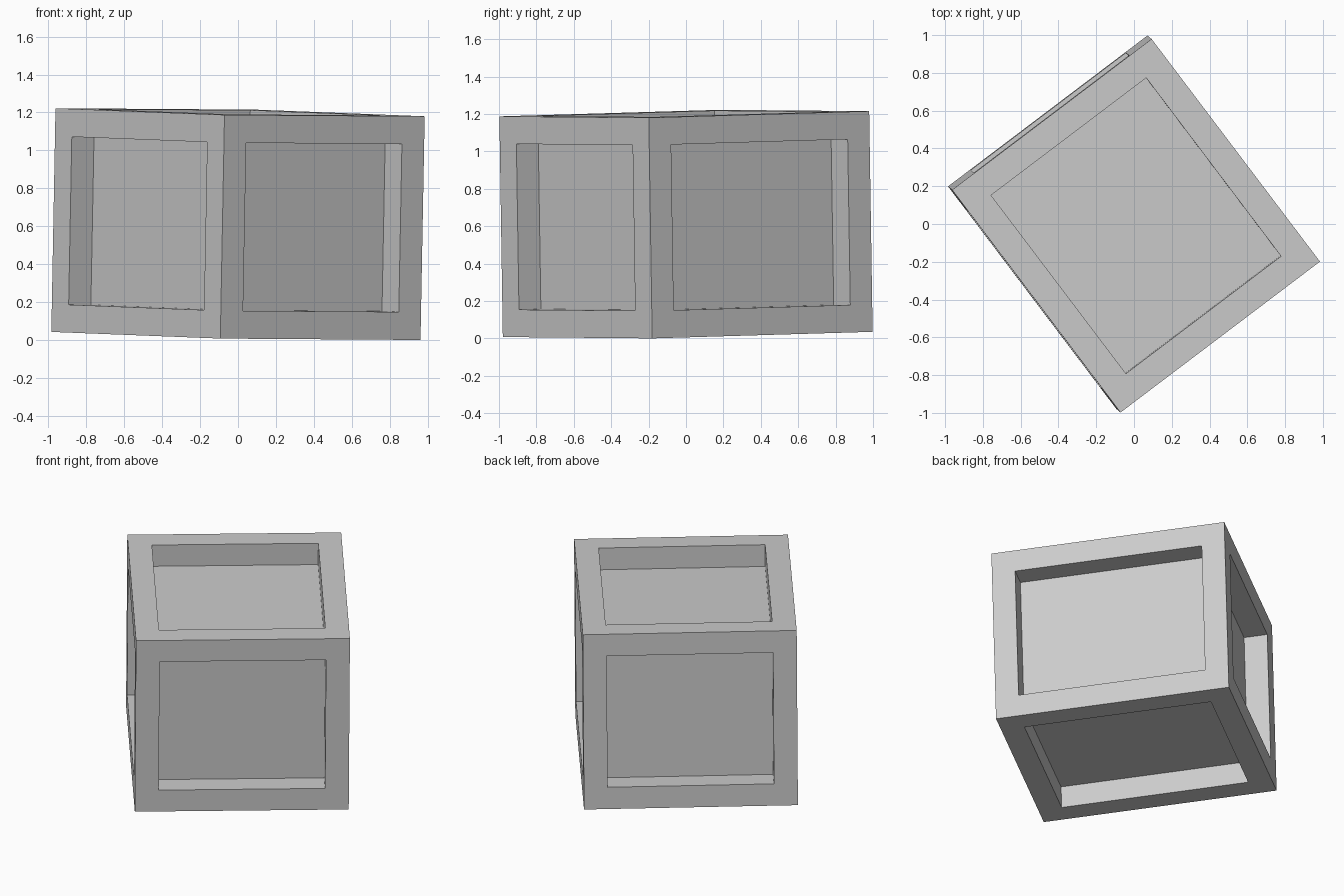
import bpy, bmesh
from math import radians
from mathutils import Matrix, Vector

if "Cube" in bpy.data.objects:
    bpy.data.objects.remove(bpy.data.objects["Cube"])

SIZE = Vector((1.324, 1.478, 1.18))   # outer crate dimensions
BORDER = 0.147                        # frame width and panel recess depth

# crate block
bm = bmesh.new()
bmesh.ops.create_cube(bm, size=1.0)
bmesh.ops.scale(bm, vec=SIZE, verts=bm.verts)

# frame border on all six sides, then sink each panel straight inward
panels = list(bm.faces)
bmesh.ops.inset_individual(bm, faces=panels, thickness=BORDER, depth=0,
                           use_even_offset=True)
sunk = bmesh.ops.extrude_discrete_faces(bm, faces=panels)["faces"]
for f in sunk:
    f.normal_update()
    bmesh.ops.translate(bm, vec=-f.normal * BORDER, verts=f.verts)
bmesh.ops.recalc_face_normals(bm, faces=bm.faces)

# turn about z with a slight lean, and rest the lowest corner on the floor
turn = (Matrix.Rotation(radians(37.1), 4, 'Z')
        @ Matrix.Rotation(0.0237, 4, 'X')
        @ Matrix.Rotation(0.0055, 4, 'Y'))
bm.transform(turn)
low = min(v.co.z for v in bm.verts)
bmesh.ops.translate(bm, vec=(0, 0, -low), verts=bm.verts)

mesh = bpy.data.meshes.new("crate")
bm.to_mesh(mesh)
bm.free()
crate = bpy.data.objects.new("crate", mesh)
bpy.context.collection.objects.link(crate)
